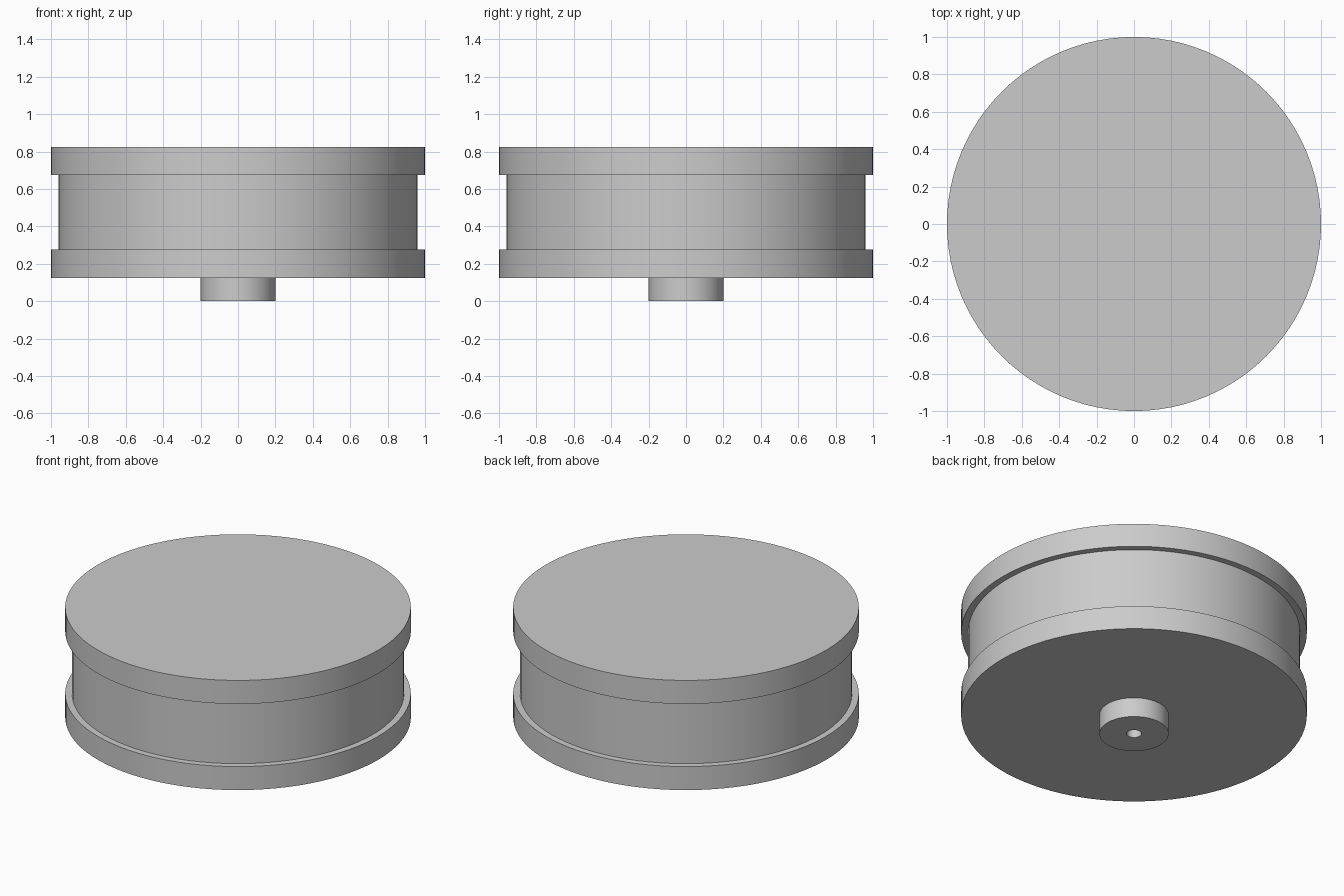
import bpy
import bmesh
from math import pi

cube = bpy.data.objects.get("Cube")
if cube:
    bpy.data.objects.remove(cube, do_unlink=True)

# Single plain grey
grey = bpy.data.materials.new("plain_grey")
grey.use_nodes = True
colour = (0.6, 0.6, 0.6, 1)
grey.diffuse_color = colour
grey.node_tree.nodes["Principled BSDF"].inputs["Base Color"].default_value = colour


def lathe(name, profile, steps):
    """Spin a (radius, height) profile around z."""
    bm = bmesh.new()
    verts = [bm.verts.new((r, 0, z)) for r, z in profile]
    edges = [bm.edges.new(pair) for pair in zip(verts, verts[1:])]
    bmesh.ops.spin(bm, geom=verts + edges, cent=(0, 0, 0), axis=(0, 0, 1),
                   angle=2 * pi, steps=steps, use_merge=True)
    bmesh.ops.remove_doubles(bm, verts=bm.verts, dist=0.0001)
    bmesh.ops.recalc_face_normals(bm, faces=bm.faces)
    mesh = bpy.data.meshes.new(name)
    bm.to_mesh(mesh)
    bm.free()
    mesh.materials.append(grey)
    obj = bpy.data.objects.new(name, mesh)
    bpy.context.collection.objects.link(obj)
    bpy.ops.object.select_all(action="DESELECT")
    obj.select_set(True)
    bpy.context.view_layer.objects.active = obj
    bpy.ops.object.shade_smooth_by_angle(angle=pi / 6)
    return obj


rim, drum, hub, bore = 1.0, 0.96, 0.2, 0.043
base, top, flange = 0.125, 0.825, 0.15

# Grooved wheel with two flanges, and a hub below with a blind bore
lathe("grooved_wheel_with_hub", [
    (0, top), (rim, top), (rim, top - flange),
    (drum, top - flange), (drum, base + flange),
    (rim, base + flange), (rim, base),
    (hub, base), (hub, 0), (bore, 0), (bore, base), (0, base)], 96)
